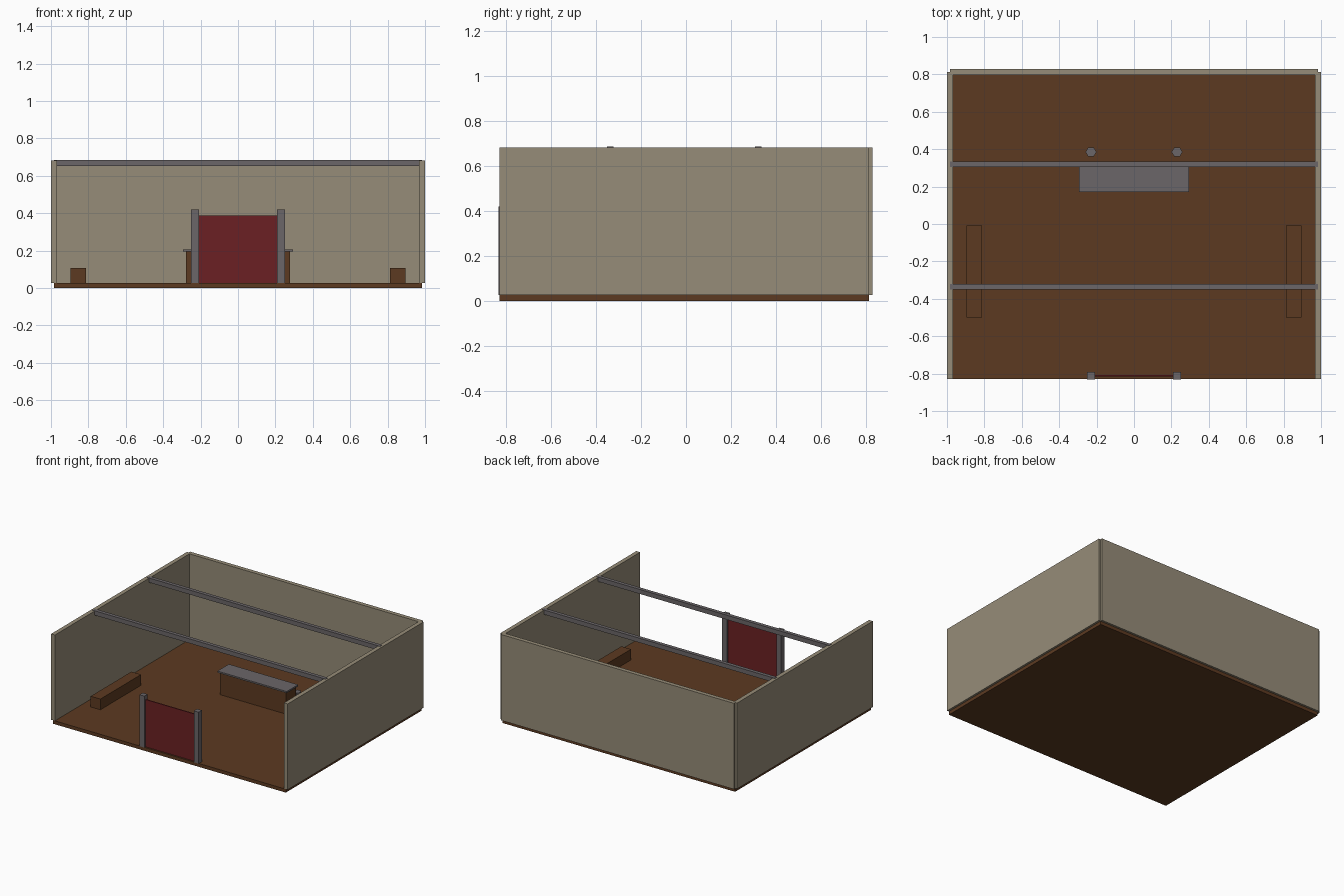
import bpy
import bmesh

cube = bpy.data.objects.get("Cube")
if cube:
    bpy.data.objects.remove(cube, do_unlink=True)


def material(name, hex_code):
    # convert an sRGB hex code to a linear flat colour
    srgb = [int(hex_code[i:i + 2], 16) / 255 for i in (0, 2, 4)]
    color = [((c + 0.055) / 1.055) ** 2.4 for c in srgb] + [1]
    mat = bpy.data.materials.new(name)
    mat.use_nodes = True
    mat.diffuse_color = color
    mat.node_tree.nodes["Principled BSDF"].inputs["Base Color"].default_value = color
    return mat


WOOD = material("brown_wood", "5C3A21")
PLASTER = material("tan_plaster", "968C78")
METAL = material("dark_grey", "6B6668")
RED = material("dark_red", "6B2023")


def add_object(name, bm, mat):
    mesh = bpy.data.meshes.new(name)
    bm.to_mesh(mesh)
    bm.free()
    mesh.materials.append(mat)
    obj = bpy.data.objects.new(name, mesh)
    bpy.context.collection.objects.link(obj)
    return obj


def box(name, x, y, z, mat):
    # box between the given (low, high) limits on each axis
    bm = bmesh.new()
    bmesh.ops.create_cube(bm, size=1)
    for v in bm.verts:
        v.co = [(lo + hi) / 2 + c * (hi - lo) for c, (lo, hi) in zip(v.co, (x, y, z))]
    return add_object(name, bm, mat)


def stool(name, x, y, z, radius, mat):
    bm = bmesh.new()
    bmesh.ops.create_cone(bm, cap_ends=True, segments=6, radius1=radius,
                          radius2=radius, depth=z[1] - z[0])
    bmesh.ops.rotate(bm, verts=bm.verts, matrix=Matrix.Rotation(radians(30), 3, "Z"))
    bmesh.ops.translate(bm, verts=bm.verts, vec=(x, y, (z[0] + z[1]) / 2))
    return add_object(name, bm, mat)


from math import radians
from mathutils import Matrix

FLOOR = 0.026
TOP = 0.682
FRONT, BACK = -0.828, 0.812

# room shell, open at the front and top
box("floor", (-0.984, 0.984), (FRONT, BACK), (0, FLOOR), WOOD)
box("back_wall", (-0.984, 0.984), (BACK - 0.016, BACK + 0.016), (FLOOR, TOP), PLASTER)

# counter
box("counter_body", (-0.279, 0.279), (0.18, 0.3), (FLOOR, 0.194), WOOD)
box("counter_top", (-0.293, 0.293), (0.17, 0.308), (0.194, 0.206), METAL)

# ceiling beams
for name, y in (("front_beam", -0.336), ("back_beam", 0.32)):
    box(name, (-0.984, 0.984), (y - 0.014, y + 0.014), (0.651, 0.685), METAL)

# parts mirrored left and right
for side, s in (("left", 1), ("right", -1)):
    def span(a, b):
        return tuple(sorted((s * a, s * b)))

    box(side + "_wall", span(0.968, 1), (FRONT, BACK), (FLOOR, TOP), PLASTER)
    box(side + "_bench", span(0.814, 0.896), (-0.499, -0.008), (FLOOR, 0.108), WOOD)
    box(side + "_door_post", span(0.209, 0.25), (-0.832, -0.792), (FLOOR, 0.419), METAL)
    box(side + "_door_leaf", span(0, 0.212), (-0.816, -0.808), (FLOOR, 0.387), RED)
    stool(side + "_stool", s * 0.23, 0.385, (FLOOR, 0.108), 0.029, METAL)
